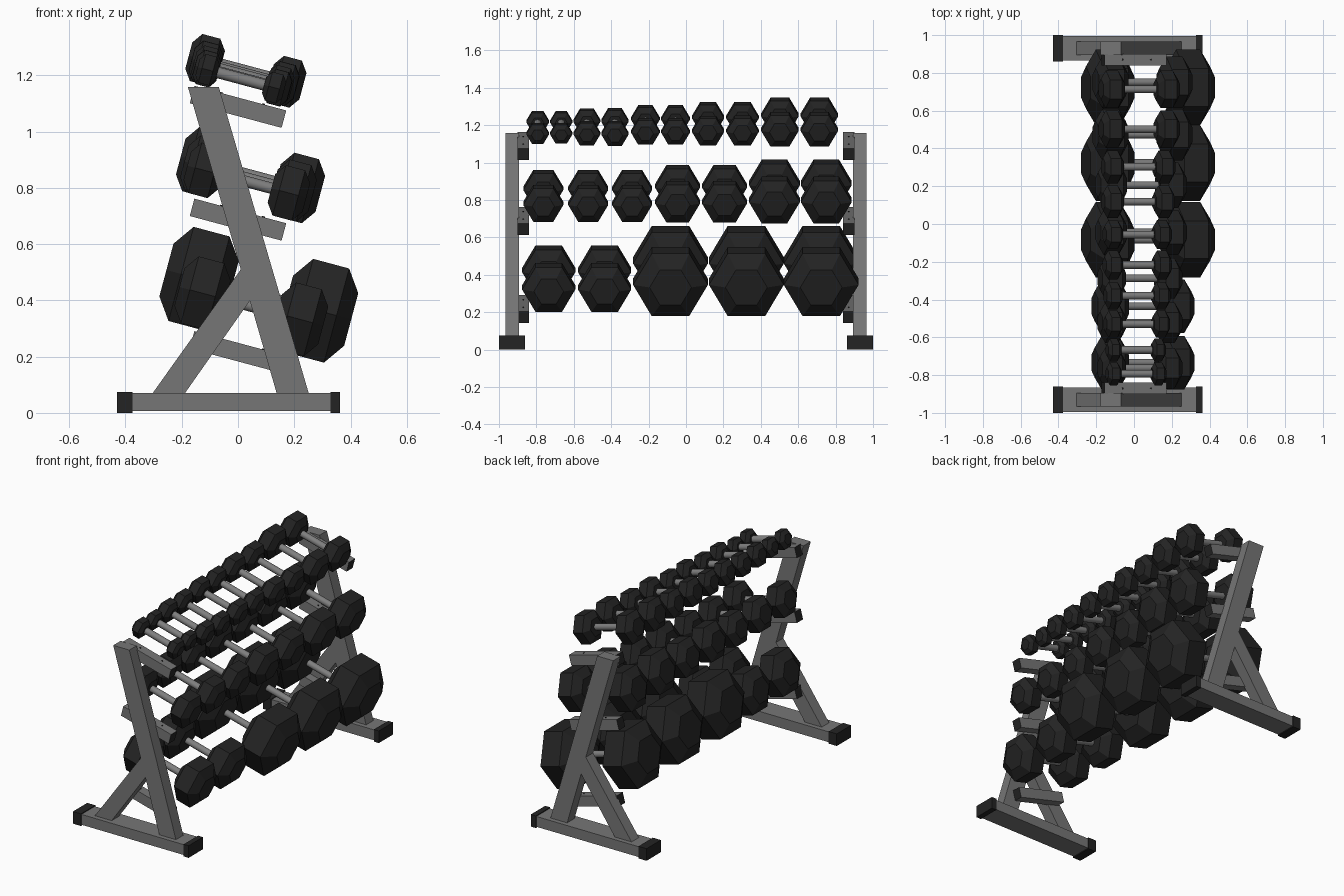
import bpy, bmesh, math
from mathutils import Matrix, Vector

if "Cube" in bpy.data.objects:
    bpy.data.objects.remove(bpy.data.objects["Cube"])

TILT = math.radians(15)


def material(name, v):
    m = bpy.data.materials.new(name)
    m.diffuse_color = (v, v, v, 1)
    m.use_nodes = True
    m.node_tree.nodes["Principled BSDF"].inputs["Base Color"].default_value = m.diffuse_color
    return m


GREY = material("frame_grey", 0.18)
BLACK = material("rubber_black", 0.017)
STEEL = material("handle_steel", 0.21)


def finish(name, bm, mats, loc=(0, 0, 0), tilt=0.0):
    bmesh.ops.recalc_face_normals(bm, faces=bm.faces)
    me = bpy.data.meshes.new(name)
    bm.to_mesh(me)
    bm.free()
    for m in mats:
        me.materials.append(m)
    ob = bpy.data.objects.new(name, me)
    ob.location = loc
    ob.rotation_euler = (0, tilt, 0)
    bpy.context.collection.objects.link(ob)
    return ob


def box(name, x0, x1, y0, y1, z0, z1, mat):
    bm = bmesh.new()
    bmesh.ops.create_cube(bm, size=1, matrix=Matrix.Translation(
        ((x0 + x1) / 2, (y0 + y1) / 2, (z0 + z1) / 2)) @ Matrix.Diagonal((x1 - x0, y1 - y0, z1 - z0, 1)))
    return finish(name, bm, [mat])


def plate(name, pts, y0, y1, mat):
    """Extrude an x-z outline along y."""
    bm = bmesh.new()
    f = bm.faces.new([bm.verts.new((x, y0, z)) for x, z in pts])
    r = bmesh.ops.extrude_face_region(bm, geom=[f])
    bmesh.ops.translate(bm, vec=(0, y1 - y0, 0),
                        verts=[v for v in r["geom"] if isinstance(v, bmesh.types.BMVert)])
    return finish(name, bm, [mat])


# End frames, mirrored front and back
for side, s in (("front", -1), ("back", 1)):
    c = 0.93 * s
    box(side + "_base_beam", -0.40, 0.35, c - 0.065, c + 0.065, 0.006, 0.07, GREY)
    box(side + "_base_cap_left", -0.43, -0.375, c - 0.07, c + 0.07, 0, 0.075, BLACK)
    box(side + "_base_cap_right", 0.328, 0.362, c - 0.07, c + 0.07, 0, 0.075, BLACK)
    plate(side + "_upright", [(0.138, 0.068), (0.252, 0.068), (-0.068, 1.158), (-0.178, 1.158)],
          c - 0.036, c + 0.036, GREY)
    plate(side + "_brace", [(-0.305, 0.068), (-0.19, 0.068), (0.043, 0.40), (0.01, 0.51)],
          c - 0.036, c + 0.036, GREY)
    # Tilted shelf brackets with black ends and bolt heads
    for level, z in (("lower", 0.216), ("middle", 0.687), ("upper", 1.088)):
        bm = bmesh.new()
        bmesh.ops.create_cube(bm, size=1, matrix=Matrix.Diagonal((0.338, 0.06, 0.064, 1)))
        for f in bm.faces:
            f.material_index = 1 if abs(f.normal.x) > 0.9 else 0
        for x in (-0.07, 0.085):
            r = bmesh.ops.create_cone(bm, cap_ends=True, segments=8, radius1=0.005, radius2=0.005,
                                      depth=0.004, matrix=Matrix.Translation((x, 0, 0.033)))
            for f in {f for v in r["verts"] for f in v.link_faces}:
                f.material_index = 1
        finish(f"{side}_{level}_bracket", bm, [GREY, BLACK], (0, 0.87 * s, z), TILT)


def dumbbell(name, y, z, R):
    """Two chamfered hexagonal heads on a round handle, size set by head radius R."""
    gap = 0.16 + 1.4 * R
    bm = bmesh.new()
    r = bmesh.ops.create_cone(bm, cap_ends=True, segments=12, radius1=0.02, radius2=0.02,
                              depth=gap, matrix=Matrix.Rotation(math.pi / 2, 4, 'Y'))
    for f in bm.faces:
        f.material_index = 1
        f.smooth = len(f.verts) == 4
    for s in (-1, 1):
        rings = []
        for dx, k in ((-0.6, 0.56), (-0.33, 1), (0.33, 1), (0.6, 0.56)):
            rings.append([bm.verts.new((s * gap / 2 + dx * R,
                                        k * R * math.cos(i * math.pi / 3),
                                        k * R * math.sin(i * math.pi / 3))) for i in range(6)])
        bm.faces.new(rings[0])
        bm.faces.new(rings[-1])
        for a, b in zip(rings, rings[1:]):
            for i in range(6):
                j = (i + 1) % 6
                bm.faces.new((a[i], a[j], b[j], b[i]))
    finish(name, bm, [BLACK, STEEL], (0.46 * R - 0.018, y, z), TILT)


# Rows of dumbbells: (y, z, head radius)
rows = {
    "upper": [(-0.793, 1.188, 0.061), (-0.667, 1.188, 0.06), (-0.53, 1.19, 0.072),
              (-0.38, 1.19, 0.073), (-0.217, 1.201, 0.077), (-0.056, 1.201, 0.077),
              (0.118, 1.207, 0.086), (0.302, 1.207, 0.087), (0.502, 1.216, 0.1), (0.713, 1.216, 0.1)],
    "middle": [(-0.763, 0.822, 0.107), (-0.523, 0.822, 0.107), (-0.288, 0.822, 0.107),
               (-0.045, 0.833, 0.12), (0.206, 0.833, 0.12), (0.473, 0.845, 0.136), (0.75, 0.845, 0.136)],
    "lower": [(-0.734, 0.379, 0.142), (-0.435, 0.379, 0.142), (-0.083, 0.42, 0.2),
              (0.323, 0.42, 0.2), (0.723, 0.42, 0.2)],
}
for row, items in rows.items():
    for n, (y, z, R) in enumerate(items, 1):
        dumbbell(f"{row}_dumbbell_{n}", y, z, R)
